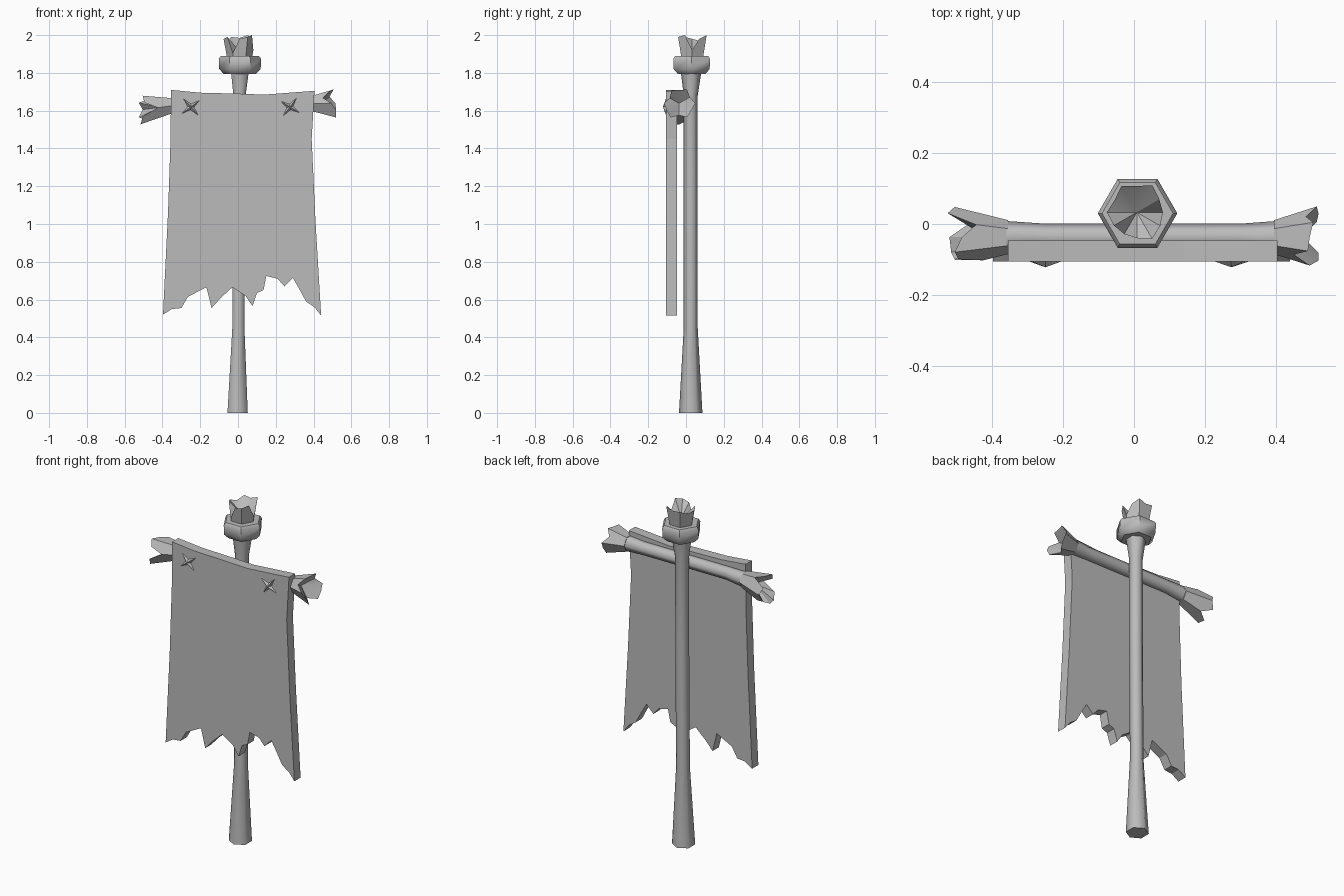
import bpy, bmesh
from math import sin, cos, pi, radians
from mathutils import Vector, Matrix

cube = bpy.data.objects.get("Cube")
if cube:
    bpy.data.objects.remove(cube, do_unlink=True)

grey = bpy.data.materials.new("plain grey")
grey.use_nodes = True
grey.diffuse_color = (0.5, 0.5, 0.5, 1)
grey.node_tree.nodes["Principled BSDF"].inputs["Base Color"].default_value = (0.5, 0.5, 0.5, 1)


def finish(name, bm, angle=None):
    bmesh.ops.recalc_face_normals(bm, faces=bm.faces)
    mesh = bpy.data.meshes.new(name)
    bm.to_mesh(mesh)
    bm.free()
    mesh.materials.append(grey)
    obj = bpy.data.objects.new(name, mesh)
    bpy.context.collection.objects.link(obj)
    if angle:
        bpy.ops.object.select_all(action='DESELECT')
        obj.select_set(True)
        bpy.context.view_layer.objects.active = obj
        bpy.ops.object.shade_smooth_by_angle(angle=radians(angle))
    return obj


def bridge(bm, a, b):
    n = len(a)
    for i in range(n):
        j = (i + 1) % n
        bm.faces.new((a[i], a[j], b[j], b[i]))


def loft(name, rings, turn, frame=Matrix(), angle=62):
    """Capped hexagonal tube; each ring is (x, y, height, radius)."""
    bm = bmesh.new()
    loops = []
    for x, y, h, r in rings:
        pts = [(x + r * cos(turn + k * pi / 3), y + r * sin(turn + k * pi / 3), h) for k in range(6)]
        loops.append([bm.verts.new(frame @ Vector(p)) for p in pts])
    for a, b in zip(loops, loops[1:]):
        bridge(bm, a, b)
    bm.faces.new(loops[0])
    bm.faces.new(loops[-1])
    return finish(name, bm, angle)


def splinter(name, frame, r0, r1, lengths, hollow, drift=0):
    """Flared hexagonal stub with a jagged rim and a hollow broken end."""
    bm = bmesh.new()
    full = max(lengths)
    base, rim = [], []
    for k, length in enumerate(lengths):
        a = k * pi / 6
        hexagon = 1 if k % 2 == 0 else cos(pi / 6)
        t = length / full
        r = (r0 + (r1 - r0) * t) * hexagon
        base.append(bm.verts.new(frame @ Vector((r0 * hexagon * cos(a), r0 * hexagon * sin(a), 0))))
        rim.append(bm.verts.new(frame @ Vector((r * cos(a), r * sin(a) + drift * t, length))))
    bridge(bm, base, rim)
    bm.faces.new(base)
    centre = bm.verts.new(frame @ Vector((0, drift * hollow / full, hollow)))
    for i in range(12):
        bm.faces.new((rim[i], rim[(i + 1) % 12], centre))
    return finish(name, bm, 30)


# Upright pole, flared at the foot and at the neck
loft("pole", [(-.002, .025, 0, .062), (.002, .025, .45, .037), (.007, .025, 1.2, .037),
              (.008, .025, 1.68, .037), (.01, .027, 1.81, .055)], pi / 2)

# Collar and broken top of the pole
loft("collar", [(.01, .03, 1.795, .085), (.01, .03, 1.82, .11),
                (.01, .03, 1.875, .112), (.01, .03, 1.89, .1)], 0, angle=45)
splinter("broken_top", Matrix.Translation((.008, .033, 1.88)), .066, .088,
         [.04, .1, .12, .105, .11, .09, .1, .11, .025, .1, .11, .12], .035)

# Crossbar: local x is depth, local y is height, local z runs along the bar
along = Matrix(((0, 0, 1, 0), (1, 0, 0, -.037), (0, 1, 0, 1.635), (0, 0, 0, 1)))
loft("crossbar", [(0, -.008, -.37, .046), (0, 0, -.25, .038),
                  (0, 0, .3, .038), (0, .003, .41, .046)], 0, along)
flip = Matrix.Diagonal((1, 1, -1, 1))
splinter("right_broken_end", along @ Matrix.Translation((0, -.01, -.355)) @ flip, .048, .09,
         [.15, .17, .09, .13, .15, .14, .07, .15, .16, .165, .11, .17], .06, -.022)
splinter("left_broken_end", along @ Matrix.Translation((0, .003, .395)), .048, .088,
         [.12, .09, .11, .1, .095, .055, .1, .125, .125, .08, .12, .125], .04, .002)

# Cloth with a ragged lower edge
outline = [(-.355, 1.71), (-.2, 1.695), (0, 1.69), (.14, 1.685), (.405, 1.705), (.39, 1.45),
           (.41, 1.02), (.44, .515), (.405, .56), (.36, .59), (.325, .655), (.29, .715),
           (.245, .67), (.21, .71), (.15, .725), (.135, .65), (.1, .635), (.077, .565),
           (.04, .62), (-.03, .665), (-.09, .61), (-.14, .555), (-.167, .665), (-.265, .615),
           (-.3, .555), (-.35, .55), (-.397, .52), (-.37, 1.07), (-.357, 1.45)]
bm = bmesh.new()
front = [bm.verts.new((x, -.105, z)) for x, z in outline]
back = [bm.verts.new((x, -.047, z)) for x, z in outline]
bm.faces.new(front)
bm.faces.new(back)
bridge(bm, front, back)
finish("cloth", bm)

# Crossed stitches that pin the cloth to the bar
for side, x, tilt in (("right", -.25, 8), ("left", .275, -8)):
    for label, degrees in (("rising", 40), ("falling", -45)):
        bm = bmesh.new()
        ends = [(-.062, 0, 0), (0, 0, -.015), (.062, 0, 0), (0, 0, .015)]
        frame = Matrix.Translation((x, -.104, 1.62)) @ Matrix.Rotation(radians(degrees + tilt), 4, 'Y')
        rim = [bm.verts.new(frame @ Vector(p)) for p in ends]
        peak = bm.verts.new(frame @ Vector((0, -.018, 0)))
        bm.faces.new(rim)
        for i in range(4):
            bm.faces.new((rim[i], rim[(i + 1) % 4], peak))
        finish(f"{side}_{label}_stitch", bm, 70)
